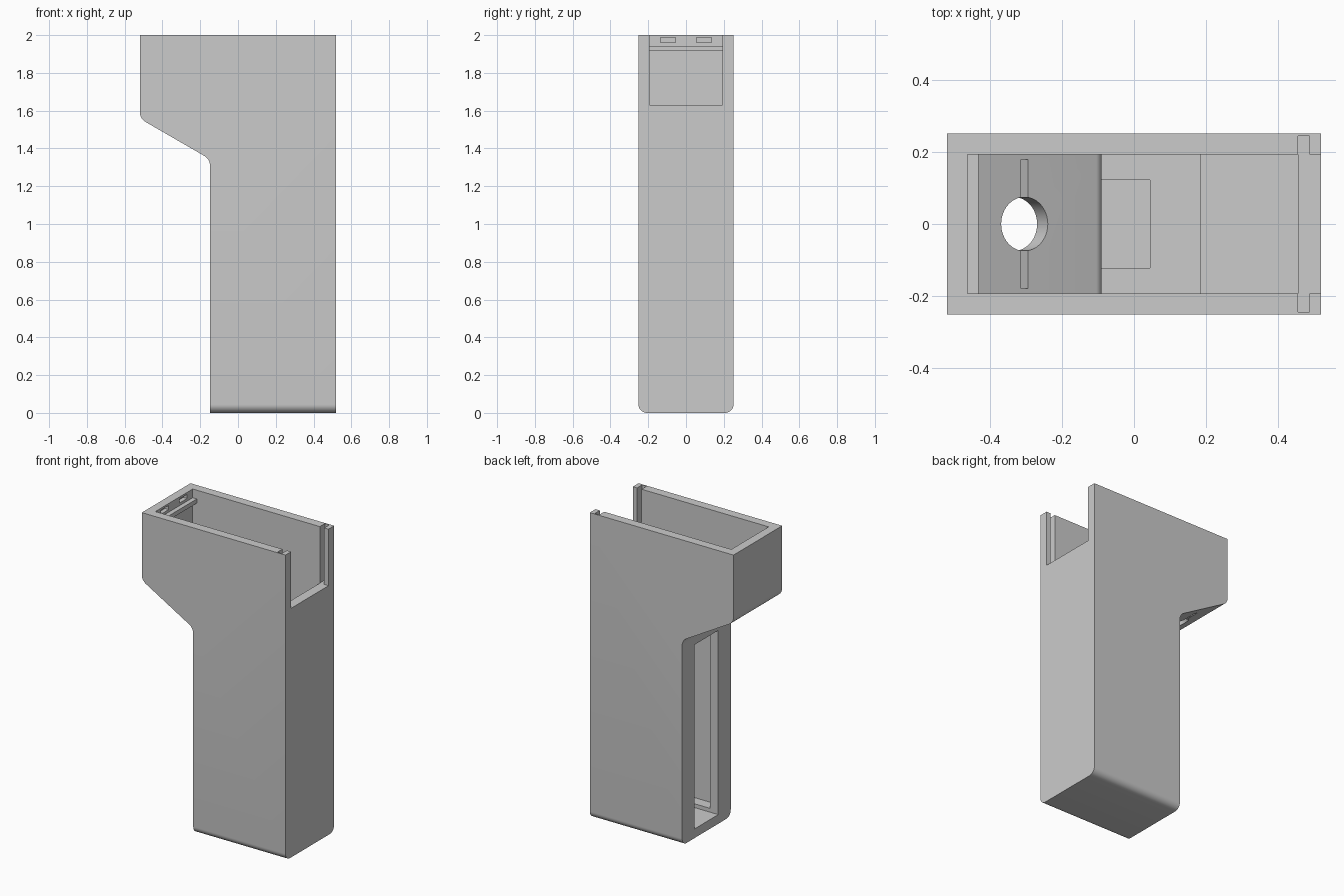
import bpy, bmesh, math
from mathutils import Vector, Matrix

if "Cube" in bpy.data.objects:
    bpy.data.objects.remove(bpy.data.objects["Cube"])

grey = bpy.data.materials.new("light_grey_plastic")
grey.diffuse_color = (0.6, 0.6, 0.6, 1)
grey.use_nodes = True
grey.node_tree.nodes["Principled BSDF"].inputs["Base Color"].default_value = grey.diffuse_color


def fillet(points, radii, steps=8):
    """Round polygon corners with the given radii."""
    out = []
    n = len(points)
    for i, r in enumerate(radii):
        p = Vector(points[i])
        if r == 0:
            out.append(p)
            continue
        a = (Vector(points[i - 1]) - p).normalized()
        b = (Vector(points[(i + 1) % n]) - p).normalized()
        half = math.acos(a.dot(b)) / 2
        c = p + (a + b).normalized() * (r / math.sin(half))
        s = p + a * (r / math.tan(half)) - c
        e = p + b * (r / math.tan(half)) - c
        turn = math.pi - 2 * half
        for k in range(steps + 1):
            t = k / steps
            arc = s * math.sin((1 - t) * turn) + e * math.sin(t * turn)
            out.append(c + arc / math.sin(turn))
    return out


def finish(name, bm):
    bmesh.ops.recalc_face_normals(bm, faces=bm.faces)
    me = bpy.data.meshes.new(name)
    bm.to_mesh(me)
    bm.free()
    me.materials.append(grey)
    ob = bpy.data.objects.new(name, me)
    bpy.context.collection.objects.link(ob)
    return ob


def prism(name, points, axis, lo, hi):
    """Extrude a profile: axis 'y' takes (x, z) points, axis 'x' takes (y, z) points."""
    bm = bmesh.new()
    at = (lambda p, d: (p[0], d, p[1])) if axis == 'y' else (lambda p, d: (d, p[0], p[1]))
    a = [bm.verts.new(at(p, lo)) for p in points]
    b = [bm.verts.new(at(p, hi)) for p in points]
    bm.faces.new(a)
    bm.faces.new(b[::-1])
    for i in range(len(a)):
        bm.faces.new((a[i - 1], a[i], b[i], b[i - 1]))
    return finish(name, bm)


def box(name, x, y, z):
    return prism(name, [(x[0], z[0]), (x[1], z[0]), (x[1], z[1]), (x[0], z[1])], 'y', *y)


def combine(body, tool, op='DIFFERENCE'):
    mod = body.modifiers.new(op.lower(), 'BOOLEAN')
    mod.operation, mod.solver, mod.object = op, 'EXACT', tool
    bpy.context.view_layer.objects.active = body
    bpy.ops.object.modifier_apply(modifier=mod.name)
    bpy.data.objects.remove(tool, do_unlink=True)


W = 0.2515   # half depth of the case
IN = 0.193   # half depth of the cavity

# Outer case: side profile, trimmed by an end profile with rounded bottom edges
side = fillet([(-0.52, 2), (-0.52, 1.558), (-0.148, 1.343), (-0.148, -0.1), (0.52, -0.1), (0.52, 2)],
              [0, 0.06, 0.06, 0, 0, 0])
case = prism("case", side, 'y', -W - 0.1, W + 0.1)
end = fillet([(-W, 0), (W, 0), (W, 2.2), (-W, 2.2)], [0.045, 0.045, 0, 0])
combine(case, prism("end_trim", end, 'x', -1, 1), 'INTERSECT')

# Inner cavity with sloped shelf and stepped floor
inner = fillet([(-0.463, 2.1), (-0.463, 1.594), (-0.09, 1.378), (-0.09, 0.085), (0.183, 0.085),
                (0.183, 0.13), (0.457, 0.13), (0.457, 2.1)], [0, 0, 0.03, 0, 0, 0, 0, 0])
combine(case, prism("cavity", inner, 'y', -IN, IN))

# End opening and the grooves for a sliding panel
combine(case, box("opening", (0.44, 0.6), (-IN, IN), (1.63, 2.1)))
combine(case, box("panel_groove", (0.457, 0.489), (-0.2455, 0.2455), (1.63, 2.1)))

# Tall window in the narrow wall
combine(case, box("window", (-0.3, 0.044), (-0.122, 0.122), (0.06, 1.265)))

# Round hole and side slits through the sloped shelf
tilt = Matrix.Translation((-0.32, 0, 1.476)) @ Matrix.Rotation(math.radians(30), 4, 'Y')
bm = bmesh.new()
bmesh.ops.create_cone(bm, cap_ends=True, segments=48, radius1=0.075, radius2=0.075, depth=0.16, matrix=tilt)
combine(case, finish("round_hole", bm))
bm = bmesh.new()
bmesh.ops.create_cube(bm, size=1, matrix=tilt @ Matrix.Diagonal((0.023, 0.36, 0.16, 1)))
combine(case, finish("slits", bm))

# Small recesses inside the end wall
for s in (-1, 1):
    y = sorted((s * 0.055, s * 0.135))
    combine(case, box("recess", (-0.49, -0.45), y, (1.96, 1.987)))

# Retaining ridge below the recesses
combine(case, box("ridge", (-0.49, -0.433), (-0.21, 0.21), (1.915, 1.943)), 'UNION')

# Smooth the rounded edges only
bpy.ops.object.select_all(action='DESELECT')
case.select_set(True)
bpy.context.view_layer.objects.active = case
bpy.ops.object.shade_smooth_by_angle(angle=math.radians(25))
